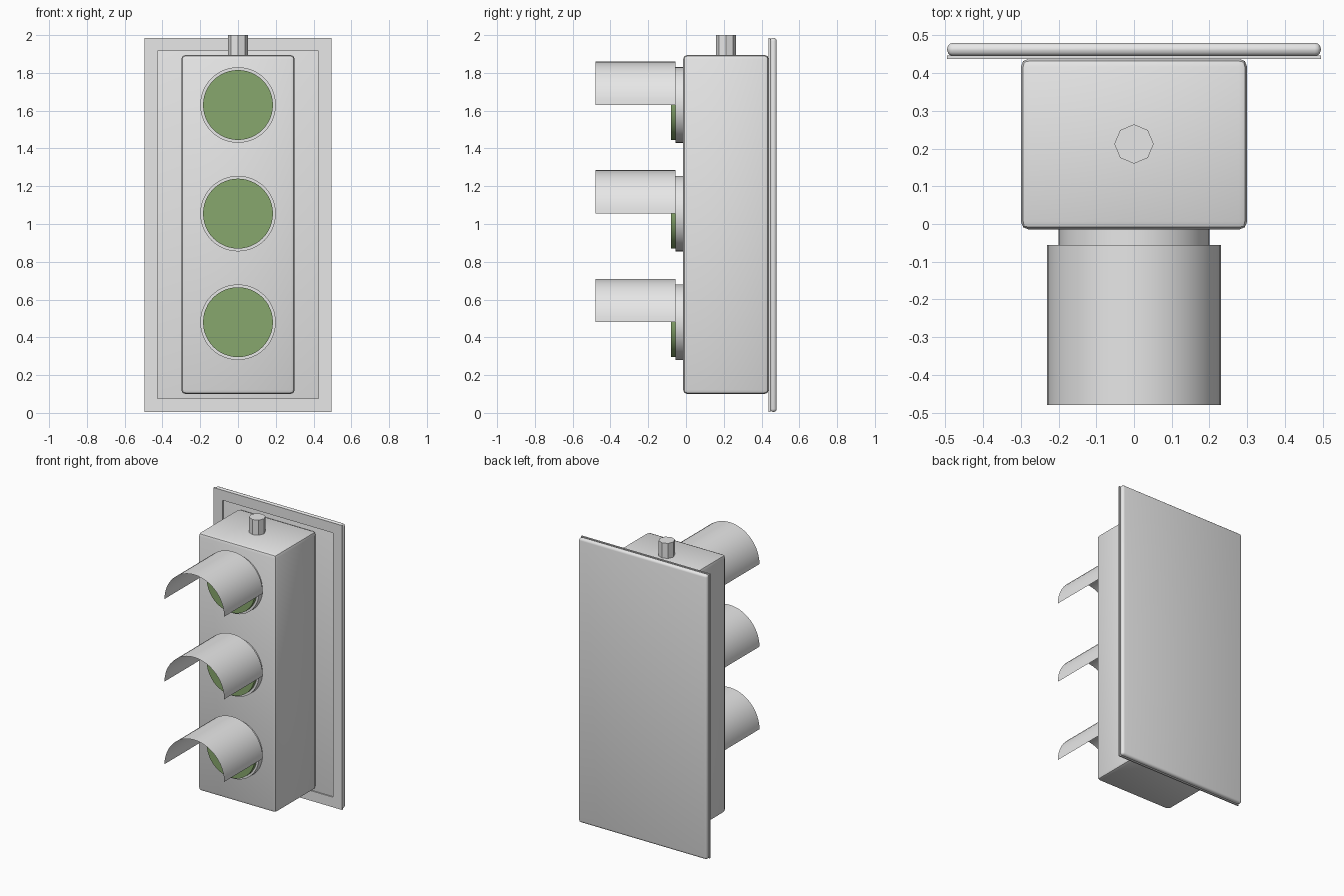
import bpy, bmesh, math
from mathutils import Matrix

cube = bpy.data.objects.get("Cube")
if cube:
    bpy.data.objects.remove(cube, do_unlink=True)


def material(name, rgb):
    mat = bpy.data.materials.new(name)
    mat.use_nodes = True
    mat.diffuse_color = (*rgb, 1)
    mat.node_tree.nodes["Principled BSDF"].inputs["Base Color"].default_value = (*rgb, 1)
    return mat


GREY = material("light grey", (0.8, 0.8, 0.8))
GREEN = material("lens green", (0.245, 0.39, 0.153))


def finish(name, bm, mat, smooth=True):
    mesh = bpy.data.meshes.new(name)
    bmesh.ops.recalc_face_normals(bm, faces=bm.faces)
    bm.to_mesh(mesh)
    bm.free()
    obj = bpy.data.objects.new(name, mesh)
    bpy.context.collection.objects.link(obj)
    mesh.materials.append(mat)
    if smooth:
        bpy.ops.object.select_all(action="DESELECT")
        obj.select_set(True)
        bpy.context.view_layer.objects.active = obj
        bpy.ops.object.shade_smooth_by_angle(angle=math.radians(35))
    return obj


def box(name, x, y0, y1, z0, z1, bevel=0, segments=2):
    bm = bmesh.new()
    centre = Matrix.Translation((0, (y0 + y1) / 2, (z0 + z1) / 2))
    size = Matrix.Diagonal((2 * x, y1 - y0, z1 - z0, 1))
    bmesh.ops.create_cube(bm, size=1, matrix=centre @ size)
    if bevel:
        bmesh.ops.bevel(bm, geom=bm.edges[:], offset=bevel, segments=segments,
                        profile=0.5, affect="EDGES")
    return finish(name, bm, GREY)


def disc(name, radius, y0, y1, z, mat):
    bm = bmesh.new()
    place = Matrix.Translation((0, (y0 + y1) / 2, z)) @ Matrix.Rotation(math.pi / 2, 4, "X")
    bmesh.ops.create_cone(bm, cap_ends=True, segments=48, radius1=radius,
                          radius2=radius, depth=y1 - y0, matrix=place)
    return finish(name, bm, mat)


def visor(name, radius, y0, y1, z, steps=24):
    # Thin open half tube above the lens
    bm = bmesh.new()
    arc = [math.pi * i / steps for i in range(steps + 1)]
    rows = [[bm.verts.new((radius * math.cos(a), y, z + radius * math.sin(a)))
             for a in arc] for y in (y0, y1)]
    for i in range(steps):
        bm.faces.new((rows[0][i], rows[0][i + 1], rows[1][i + 1], rows[1][i]))
    obj = finish(name, bm, GREY)
    if obj.data.polygons[steps // 2].normal.z < 0:
        obj.data.flip_normals()
    return obj


# Main body and rounded back plate
box("housing", 0.30, -0.015, 0.438, 0.10, 1.895, bevel=0.022)
box("back_plate", 0.495, 0.445, 0.48, 0.005, 1.985, bevel=0.016, segments=3)

# Thin raised border on the front of the back plate
bm = bmesh.new()
loops = []
for y in (0.437, 0.447):
    for inset in (0, 0.07):
        x, low, high = 0.495 - inset, 0.005 + inset, 1.985 - inset
        loops.append([bm.verts.new((px, y, pz)) for px, pz in
                      ((-x, low), (x, low), (x, high), (-x, high))])
front_out, front_in, back_out, back_in = loops
for a, b in ((front_out, front_in), (front_in, back_in),
             (back_in, back_out), (back_out, front_out)):
    for i in range(4):
        j = (i + 1) % 4
        bm.faces.new((a[i], a[j], b[j], b[i]))
finish("back_plate_border", bm, GREY, smooth=False)

# Three lamps, each with a ring, a lens and a visor
for label, z in (("top", 1.63), ("middle", 1.055), ("bottom", 0.48)):
    disc(label + "_lamp_ring", 0.20, -0.055, 0.0, z, GREY)
    disc(label + "_lens", 0.185, -0.08, -0.05, z, GREEN)
    visor(label + "_visor", 0.23, -0.48, -0.055, z)

# Eight-sided mounting post
bm = bmesh.new()
bmesh.ops.create_cone(bm, cap_ends=True, segments=8, radius1=0.052, radius2=0.052,
                      depth=0.15, matrix=Matrix.Translation((0, 0.212, 1.925)))
finish("mounting_post", bm, GREY, smooth=False)
